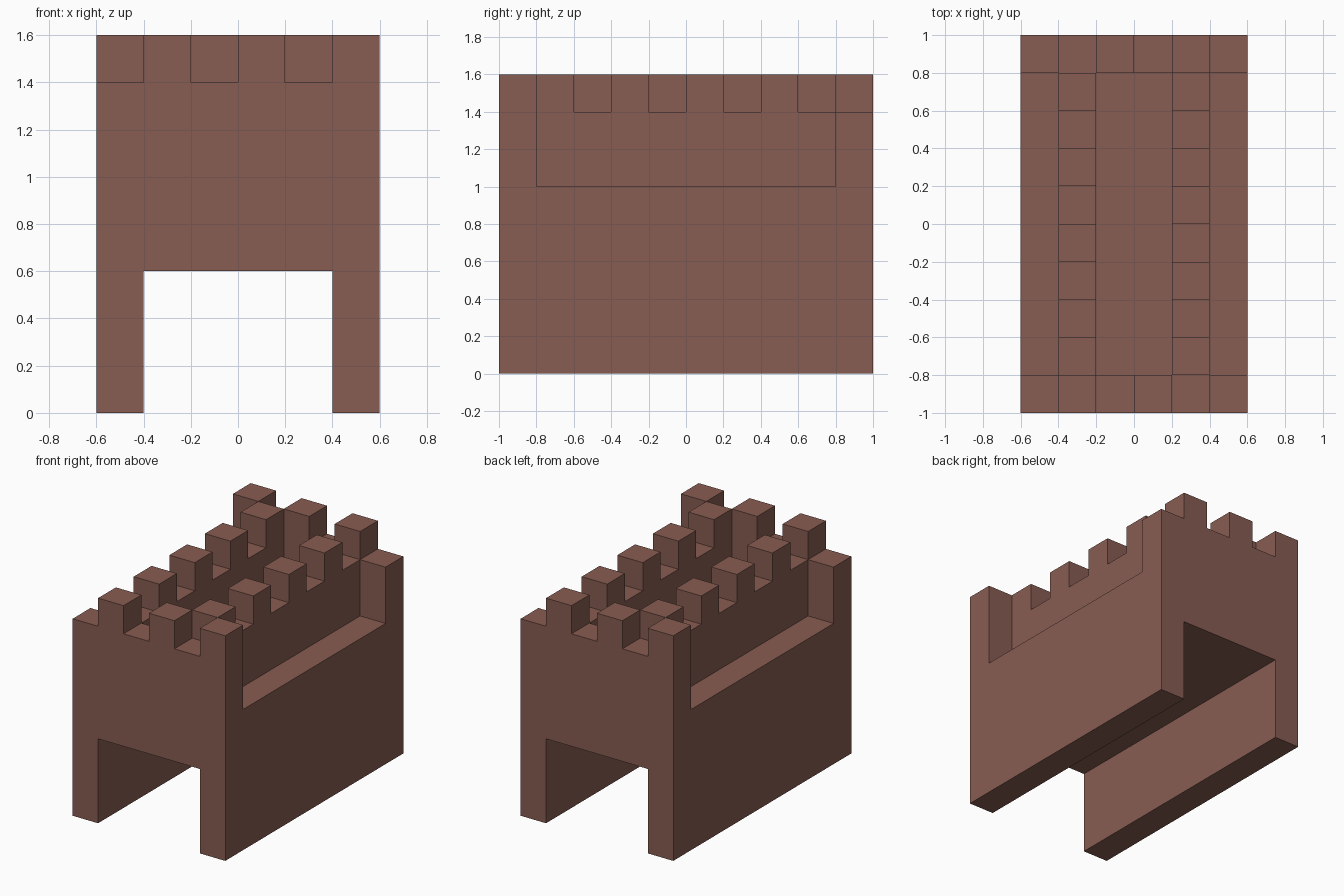
import bpy
import bmesh
from math import pi
from mathutils import Matrix

if "Cube" in bpy.data.objects:
    bpy.data.objects.remove(bpy.data.objects["Cube"], do_unlink=True)

UNIT = 0.2                      # width of one battlement
LEDGE, WALK, TOP = 1.0, 1.4, 1.6

brick = bpy.data.materials.new("brick_brown")
colour = (0.246, 0.109, 0.084, 1)
brick.use_nodes = True
brick.diffuse_color = colour
brick.node_tree.nodes["Principled BSDF"].inputs["Base Color"].default_value = colour


def prism(name, profile, depth, matrix):
    """Extrude an (across, up) profile by depth along y, then place it."""
    bm = bmesh.new()
    face = bm.faces.new([bm.verts.new((a, -depth / 2, z)) for a, z in profile])
    new = bmesh.ops.extrude_face_region(bm, geom=[face])["geom"]
    moved = [v for v in new if isinstance(v, bmesh.types.BMVert)]
    bmesh.ops.translate(bm, verts=moved, vec=(0, depth, 0))
    bmesh.ops.transform(bm, matrix=matrix, verts=bm.verts)
    bmesh.ops.recalc_face_normals(bm, faces=bm.faces)
    mesh = bpy.data.meshes.new(name)
    bm.to_mesh(mesh)
    bm.free()
    mesh.materials.append(brick)
    obj = bpy.data.objects.new(name, mesh)
    bpy.context.collection.objects.link(obj)


def battlements(count, first_high):
    """Wall profile whose top alternates between merlon and gap."""
    half = count * UNIT / 2
    points = [(half, LEDGE), (-half, LEDGE)]
    for i in range(count):
        z = TOP if (i % 2 == 0) == first_high else WALK
        points += [(-half + i * UNIT, z), (-half + (i + 1) * UNIT, z)]
    return points


# Main block with the passage running through it
arch = [(-0.6, 0), (-0.4, 0), (-0.4, 0.6), (0.4, 0.6),
        (0.4, 0), (0.6, 0), (0.6, LEDGE), (-0.6, LEDGE)]
prism("main_block", arch, 2, Matrix())

# Crenellated walls: each pair is the same wall turned half a circle
for end, side, turn in (("front", "left", 0), ("back", "right", pi)):
    spin = Matrix.Rotation(turn, 4, "Z")
    prism(end + "_wall", battlements(6, False), UNIT,
          spin @ Matrix.Translation((0, -0.9, 0)))
    prism(side + "_wall", battlements(8, True), UNIT,
          spin @ Matrix.Translation((0.3, 0, 0)) @ Matrix.Rotation(pi / 2, 4, "Z"))
